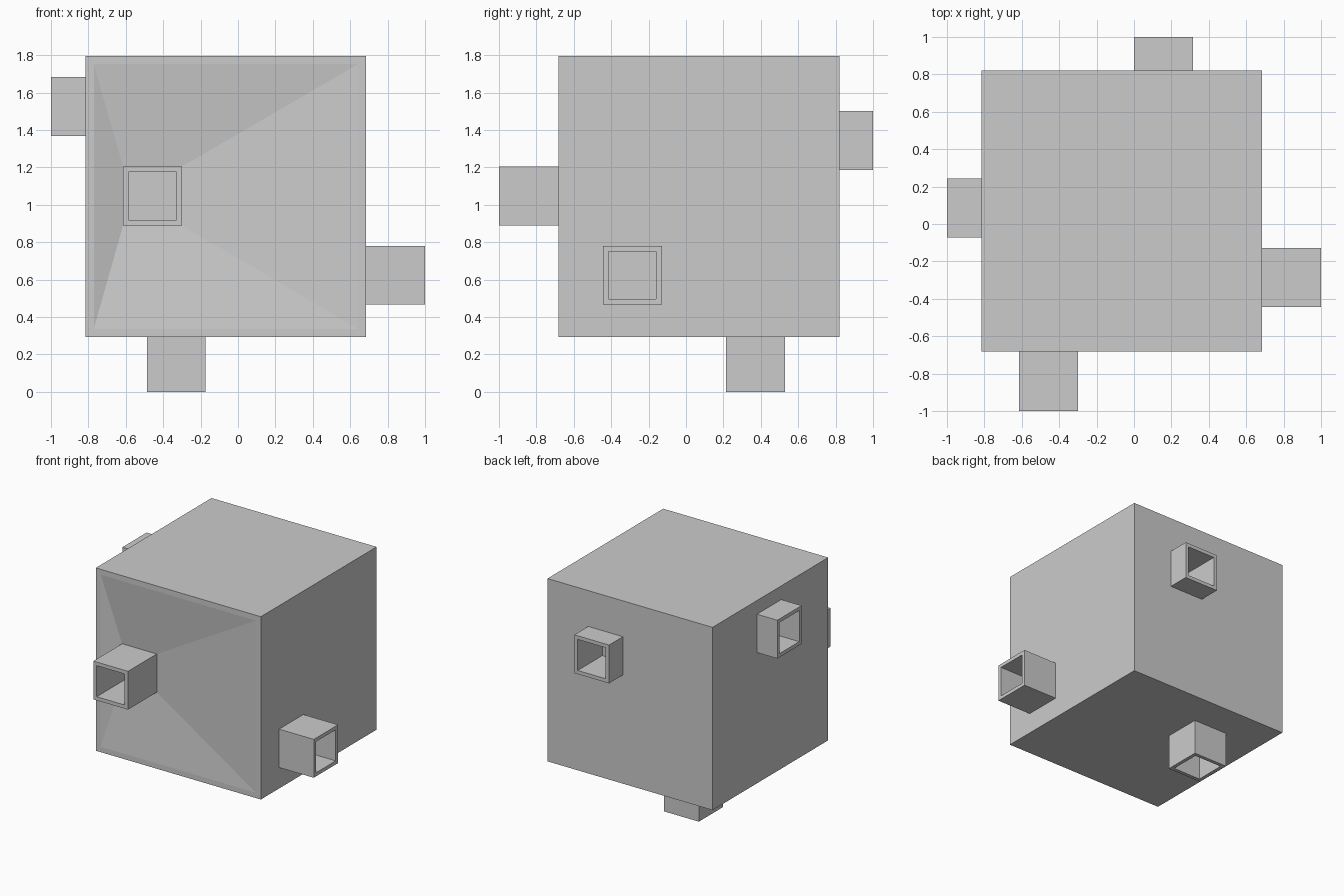
import bpy, bmesh
from mathutils import Vector, Matrix

if "Cube" in bpy.data.objects:
    bpy.data.objects.remove(bpy.data.objects["Cube"])

LO, HI = Vector((-0.815, -0.682, 0.293)), Vector((0.685, 0.82, 1.795))
SIZE, WALL = 0.315, 0.03      # socket width and wall thickness
RECESS = 0.055                # depth of the sunken front panel


def finish(name, bm):
    bmesh.ops.recalc_face_normals(bm, faces=bm.faces)
    me = bpy.data.meshes.new(name)
    bm.to_mesh(me)
    bm.free()
    ob = bpy.data.objects.new(name, me)
    bpy.context.collection.objects.link(ob)
    return ob


def block(lo, hi):
    bm = bmesh.new()
    mid = (lo + hi) / 2
    d = hi - lo
    bmesh.ops.create_cube(bm, size=1, matrix=Matrix.Translation(mid) @ Matrix.Diagonal((*d, 1)))
    return bm


# main box with a front panel sloping inward to the front socket
bm = block(LO, HI)
front = min(bm.faces, key=lambda f: f.calc_center_median().y)
bmesh.ops.inset_individual(bm, faces=[front], thickness=0.062)
bmesh.ops.inset_individual(bm, faces=[front], thickness=0.1)
c = front.calc_center_median()
for v in front.verts:
    v.co = (-0.457 + (SIZE / 2 if v.co.x > c.x else -SIZE / 2),
            LO.y + RECESS,
            1.047 + (SIZE / 2 if v.co.z > c.z else -SIZE / 2))
box = finish("box", bm)


def socket(name, axis, sign, mouth, base, center, depth):
    """Square tube from mouth to base, plus a cutter for its hollow in the box."""
    def loop(bm, at, half):
        ring = []
        for a, b in ((-1, -1), (1, -1), (1, 1), (-1, 1)):
            p = [center[0] + a * half, center[1] + b * half]
            p.insert(axis, at)
            ring.append(bm.verts.new(p))
        return ring
    bm = bmesh.new()
    loops = [loop(bm, base, SIZE / 2), loop(bm, mouth, SIZE / 2),
             loop(bm, mouth, SIZE / 2 - WALL), loop(bm, base, SIZE / 2 - WALL)]
    for r0, r1 in zip(loops, loops[1:] + loops[:1]):
        for i in range(4):
            j = (i + 1) % 4
            bm.faces.new((r0[i], r0[j], r1[j], r1[i]))
    finish(name, bm)

    bm = bmesh.new()
    a = loop(bm, mouth + sign * 0.1, SIZE / 2 - WALL)
    b = loop(bm, mouth - sign * depth, SIZE / 2 - WALL)
    bm.faces.new(a)
    bm.faces.new(b)
    for i in range(4):
        j = (i + 1) % 4
        bm.faces.new((a[i], a[j], b[j], b[i]))
    cutter = finish(name + "_cutter", bm)
    cutter.hide_render = True
    cutter.hide_set(True)
    mod = box.modifiers.new(name + "_hole", 'BOOLEAN')
    mod.operation = 'DIFFERENCE'
    mod.solver = 'EXACT'
    mod.object = cutter


# sockets: axis, direction, mouth, base, centre on the other two axes, depth
socket("front_socket", 1, -1, -1.0, LO.y + RECESS, (-0.457, 1.047), 0.39)
socket("right_socket", 0, 1, 1.0, HI.x, (-0.287, 0.623), 0.33)
socket("back_socket", 1, 1, 1.0, HI.y, (0.157, 1.343), 0.32)
socket("left_socket", 0, -1, -1.0, LO.x, (0.085, 1.525), 0.32)
socket("bottom_socket", 2, -1, 0.0, LO.z, (-0.33, 0.372), 0.32)
